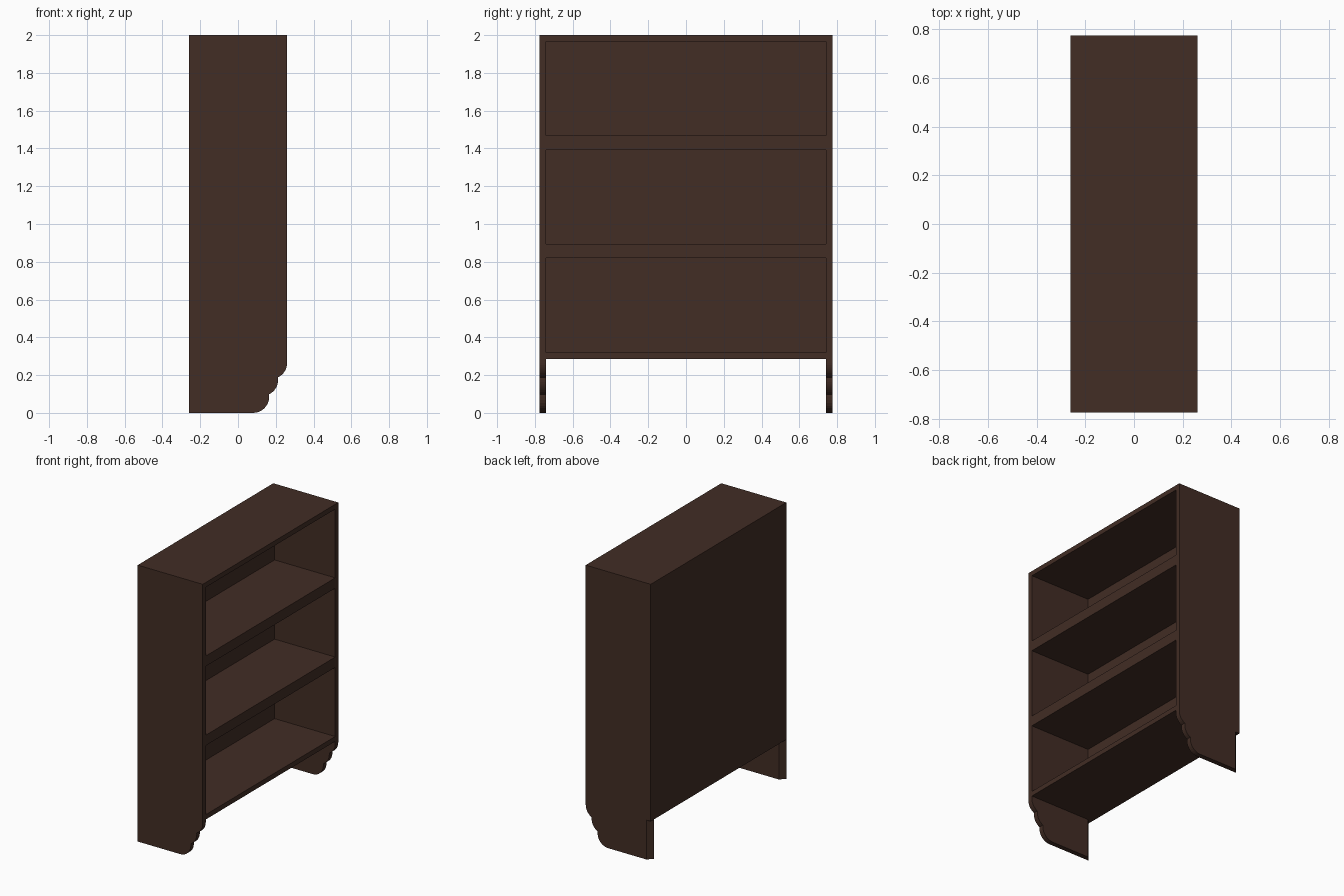
import bpy, bmesh, math

if "Cube" in bpy.data.objects:
    bpy.data.objects.remove(bpy.data.objects["Cube"])

brown = bpy.data.materials.new("dark brown wood")
brown.diffuse_color = (0.054, 0.026, 0.018, 1)
brown.use_nodes = True
brown.node_tree.nodes["Principled BSDF"].inputs["Base Color"].default_value = brown.diffuse_color

W, D, T = 0.775, 0.26, 0.035       # half width (y), half depth (x), board thickness
BACK = -D + T                       # inner face of the back board
BASE, TOP = 0.285, 2.0


def finish(name, bm):
    bmesh.ops.remove_doubles(bm, verts=bm.verts, dist=1e-5)
    bmesh.ops.recalc_face_normals(bm, faces=bm.faces)
    me = bpy.data.meshes.new(name)
    bm.to_mesh(me)
    bm.free()
    me.materials.append(brown)
    ob = bpy.data.objects.new(name, me)
    bpy.context.collection.objects.link(ob)
    return ob


def board(name, x0, x1, y0, y1, z0, z1):
    bm = bmesh.new()
    bmesh.ops.create_cube(bm, size=1)
    for v in bm.verts:
        v.co.x = x1 if v.co.x > 0 else x0
        v.co.y = y1 if v.co.y > 0 else y0
        v.co.z = z1 if v.co.z > 0 else z0
    return finish(name, bm)


def side_profile(back):
    """Side panel outline in x/z with a scalloped foot; back = rear edge of the foot."""
    pts = [(back, 0), (back, BASE), (BACK, BASE), (BACK, TOP - T), (D, TOP - T)]
    r = 0.085
    for i in range(3):
        cx, cz = D - r - 0.0475 * i, 0.265 - 0.09 * i
        end = 90 if i == 2 else 64
        for k in range(9):
            a = math.radians(end * k / 8)
            pts.append((cx + r * math.cos(a), cz - r * math.sin(a)))
    return pts


def side_panel(name, y0):
    bm = bmesh.new()
    # rear of the foot is mitred: its outline is shorter on the +y face
    a = [bm.verts.new((x, y0, z)) for x, z in side_profile(-D)]
    b = [bm.verts.new((x, y0 + T, z)) for x, z in side_profile(BACK)]
    bm.faces.new(a)
    bm.faces.new(b[::-1])
    n = len(a)
    for i in range(n):
        j = (i + 1) % n
        bm.faces.new((a[i], b[i], b[j], a[j]))
    return finish(name, bm)


# Side panels with scalloped feet
side_panel("near_side_panel", -W)
side_panel("far_side_panel", W - T)

# Top and back boards
board("top_board", -D, D, -W, W, TOP - T, TOP)
board("back_board", -D, BACK, -W, W, BASE, TOP - T)

# Bottom shelf and two thicker shelves
for name, z0, z1 in (("bottom_shelf", BASE, 0.32),
                     ("lower_shelf", 0.82, 0.895),
                     ("upper_shelf", 1.393, 1.468)):
    board(name, BACK, D, -W + T, W - T, z0, z1)
